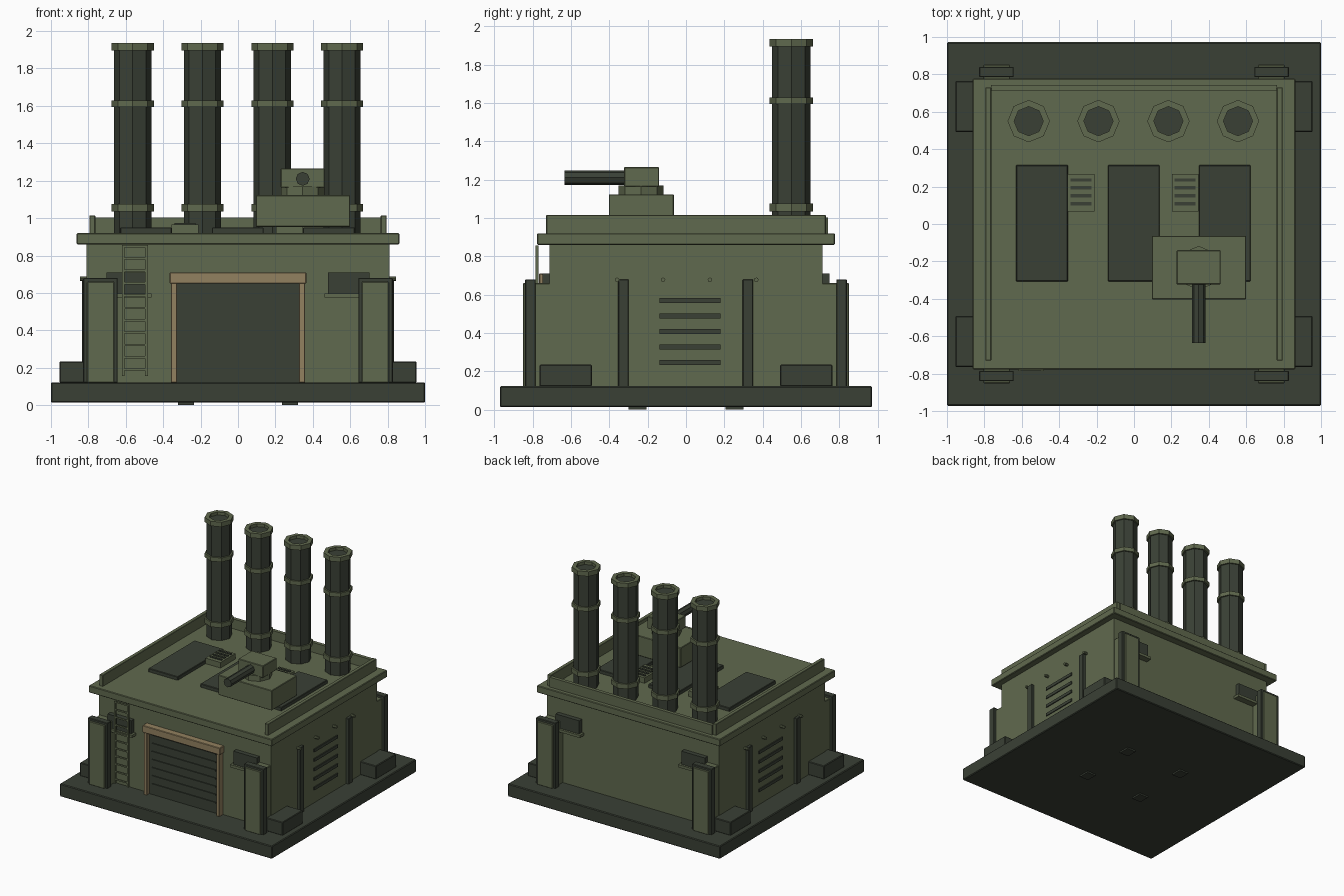
import bpy, bmesh, math
from mathutils import Matrix

if "Cube" in bpy.data.objects:
    bpy.data.objects.remove(bpy.data.objects["Cube"])


def material(name, rgb):
    m = bpy.data.materials.new(name)
    m.diffuse_color = (*rgb, 1)
    m.use_nodes = True
    m.node_tree.nodes["Principled BSDF"].inputs["Base Color"].default_value = m.diffuse_color
    return m


GREEN = material("olive green", (0.118, 0.142, 0.077))
DARK = material("dark green", (0.042, 0.051, 0.036))
TAN = material("tan", (0.29, 0.22, 0.115))


def finish(name, bm, mat, bevel=0):
    bmesh.ops.recalc_face_normals(bm, faces=bm.faces)
    me = bpy.data.meshes.new(name)
    bm.to_mesh(me)
    bm.free()
    me.materials.append(mat)
    ob = bpy.data.objects.new(name, me)
    bpy.context.collection.objects.link(ob)
    if bevel:
        b = ob.modifiers.new("bevel", 'BEVEL')
        b.width, b.segments = bevel, 1
    return ob


def box(name, x, y, z, mat, bevel=0):
    """Box from (min, max) ranges."""
    bm = bmesh.new()
    size = [r[1] - r[0] for r in (x, y, z)]
    mid = [(r[1] + r[0]) / 2 for r in (x, y, z)]
    bmesh.ops.create_cube(bm, size=1, matrix=Matrix.Translation(mid) @ Matrix.Diagonal((*size, 1)))
    return finish(name, bm, mat, bevel)


def cyl(name, loc, r, depth, mat, axis='Z', sides=8):
    bm = bmesh.new()
    rot = {'Z': Matrix(), 'X': Matrix.Rotation(math.pi / 2, 4, 'Y'),
           'Y': Matrix.Rotation(math.pi / 2, 4, 'X')}[axis]
    bmesh.ops.create_cone(bm, cap_ends=True, segments=sides, radius1=r, radius2=r,
                          depth=depth, matrix=Matrix.Translation(loc) @ rot)
    return finish(name, bm, mat)


def ring(name, cx, cy, r_out, r_in, z0, z1, mat, sides=8):
    """Hollow octagonal collar."""
    bm = bmesh.new()
    profile = [(r_in, z0), (r_out, z0), (r_out, z1), (r_in, z1)]
    loops = []
    for i in range(sides):
        a = 2 * math.pi * i / sides
        loops.append([bm.verts.new((cx + r * math.cos(a), cy + r * math.sin(a), z)) for r, z in profile])
    for i in range(sides):
        p, q = loops[i], loops[(i + 1) % sides]
        for j in range(4):
            k = (j + 1) % 4
            bm.faces.new((p[j], q[j], q[k], p[k]))
    return finish(name, bm, mat)


def span(s, a, b):
    """Range mirrored by sign s."""
    return tuple(sorted((s * a, s * b)))


# foundation, walls and roof slab
box("foundation", (-1, 1), (-.972, .972), (.013, .122), DARK, .006)
box("walls", (-.81, .81), (-.712, .712), (.12, .865), GREEN)
box("roof_slab", (-.863, .863), (-.777, .777), (.86, .92), GREEN, .005)
for sx in (-1, 1):
    for sy in (-1, 1):
        box("underside_pad", span(sx, .235, .32), span(sy, .205, .3), (0, .02), DARK)

# parapet on three sides
for s in (-1, 1):
    box("parapet_side", span(s, .763, .795), (-.73, .73), (.91, 1.015), GREEN, .003)
box("parapet_back", (-.765, .765), (.712, .742), (.91, 1.003), GREEN)

# chimneys
for x in (-.563, -.19, .184, .556):
    cyl("chimney_stack", (x, .55, 1.41), .1, 1.0, DARK)
    for z0, z1 in ((1.035, 1.075), (1.595, 1.63)):
        ring("chimney_band", x, .55, .113, .08, z0, z1, GREEN)
    ring("chimney_cap", x, .55, .113, .078, 1.895, 1.935, GREEN)

# roof panels and roof vents
for x0 in (-.63, -.14, .347):
    box("roof_panel", (x0, x0 + .277), (-.307, .315), (.915, .95), DARK, .004)
for x0 in (-.355, .202):
    box("roof_vent", (x0, x0 + .143), (.067, .268), (.915, .967), GREEN)
    for i in range(4):
        y = .1 + i * .042
        box("roof_vent_slot", (x0 + .015, x0 + .128), (y, y + .018), (.966, .974), DARK)

# gun turret
box("turret_base", (.095, .6), (-.403, -.063), (.953, 1.123), GREEN, .004)
cyl("turret_ring", (.346, -.235, 1.145), .117, .05, GREEN)
box("turret_head", (.228, .463), (-.323, -.14), (1.163, 1.266), GREEN, .004)
cyl("gun_barrel", (.346, -.47, 1.21), .037, .33, DARK, 'Y')

# garage door with frame
box("garage_door", (-.335, .335), (-.725, -.70), (.12, .655), DARK)
for i in range(7):
    z = .205 + i * .069
    box("door_slat", (-.3, .3), (-.733, -.72), (z, z + .012), DARK)
for s in (-1, 1):
    box("door_post", span(s, .327, .358), (-.76, -.70), (.12, .66), TAN, .003)
box("door_lintel", (-.365, .365), (-.767, -.70), (.65, .71), TAN, .004)

# ladder
for x in (-.613, -.489):
    box("ladder_rail", (x - .007, x + .007), (-.785, -.77), (.155, .855), GREEN)
for i in range(11):
    z = .19 + i * .066
    box("ladder_rung", (-.613, -.489), (-.783, -.772), (z - .006, z + .006), GREEN)

# corner buttresses, windows with sills, corner blocks
for sx in (-1, 1):
    for sy in (-1, 1):
        box("buttress_core", span(sx, .662, .806), span(sy, .7, .852), (.12, .66), GREEN, .004)
        box("buttress_plate", span(sx, .643, .828), span(sy, .785, .84), (.12, .68), DARK, .004)
        box("window", span(sx, .482, .703), span(sy, .70, .75), (.595, .71), DARK)
        box("window_sill", span(sx, .463, .72), span(sy, .70, .768), (.575, .598), GREEN)
        box("corner_block", span(sx, .8, .955), span(sy, .492, .765), (.12, .234), DARK, .005)

# side walls: pilasters, louvres and bolts
for s in (-1, 1):
    for y in (-.327, .323):
        box("side_pilaster", span(s, .8, .835), (y - .027, y + .027), (.12, .68), DARK, .003)
    for i in range(5):
        z = .245 + i * .081
        box("side_louvre", span(s, .8, .818), (-.138, .18), (z - .013, z + .013), DARK)
    for y in (-.36, -.12, .125, .367):
        cyl("wall_bolt", (s * .825, y, .677), .012, .04, GREEN, 'X')
